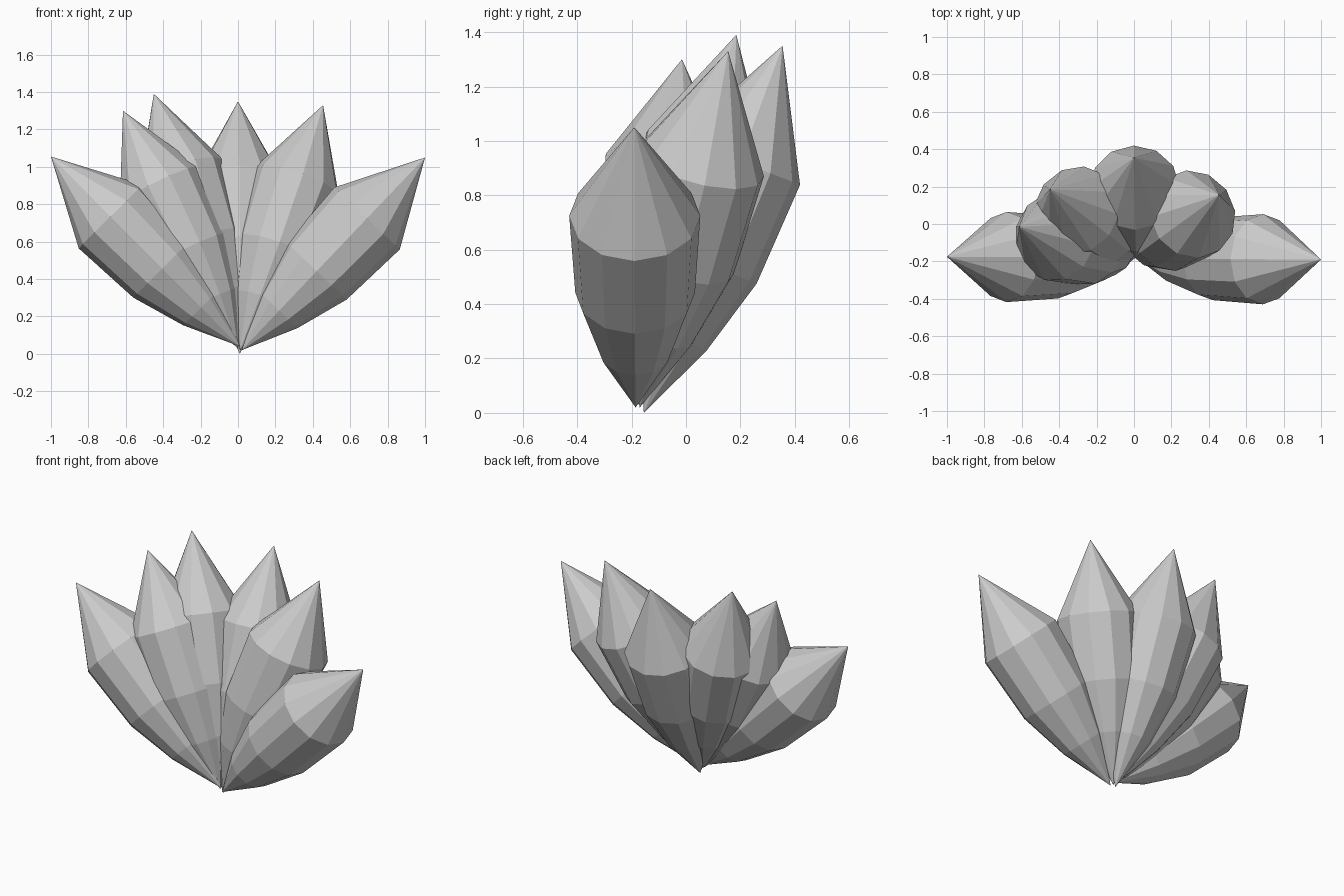
import bpy, bmesh, math
from mathutils import Vector

if "Cube" in bpy.data.objects:
    bpy.data.objects.remove(bpy.data.objects["Cube"])

SIDES = 12
# spindle profile: fraction along the axis, radius
RINGS = [(0.205, 0.135), (0.41, 0.22), (0.684, 0.241)]


def petal(name, base, tip):
    """Faceted pointed spindle from base to tip, one edge facing down and outward."""
    base, tip = Vector(base), Vector(tip)
    axis = (tip - base).normalized()
    side = axis.cross(Vector((0, 0, 1))).normalized()
    under = side.cross(axis).normalized()
    bm = bmesh.new()
    root, point = bm.verts.new(base), bm.verts.new(tip)
    loops = []
    for t, r in RINGS:
        c = base.lerp(tip, t)
        loops.append([bm.verts.new(c + r * (math.cos(a) * under + math.sin(a) * side))
                      for a in (2 * math.pi * i / SIDES for i in range(SIDES))])
    for i in range(SIDES):
        j = (i + 1) % SIDES
        bm.faces.new((root, loops[0][j], loops[0][i]))
        for lo, hi in zip(loops, loops[1:]):
            bm.faces.new((lo[i], lo[j], hi[j], hi[i]))
        bm.faces.new((loops[-1][i], loops[-1][j], point))
    bmesh.ops.recalc_face_normals(bm, faces=bm.faces[:])
    mesh = bpy.data.meshes.new(name)
    bm.to_mesh(mesh)
    bm.free()
    bpy.context.collection.objects.link(bpy.data.objects.new(name, mesh))


# fan of petals from right, round the back, to left
petal("petal_right", (0.02, -0.185, 0.02), (1.0, -0.19, 1.05))
petal("petal_back_right", (0.01, -0.17, 0.02), (0.455, 0.155, 1.33))
petal("petal_back", (0.01, -0.155, 0.0), (0.0, 0.355, 1.35))
petal("petal_back_left", (0.0, -0.165, 0.03), (-0.45, 0.185, 1.39))
petal("petal_mid_left", (0.0, -0.175, 0.03), (-0.615, -0.015, 1.30))
petal("petal_left", (0.01, -0.18, 0.04), (-1.0, -0.175, 1.055))
